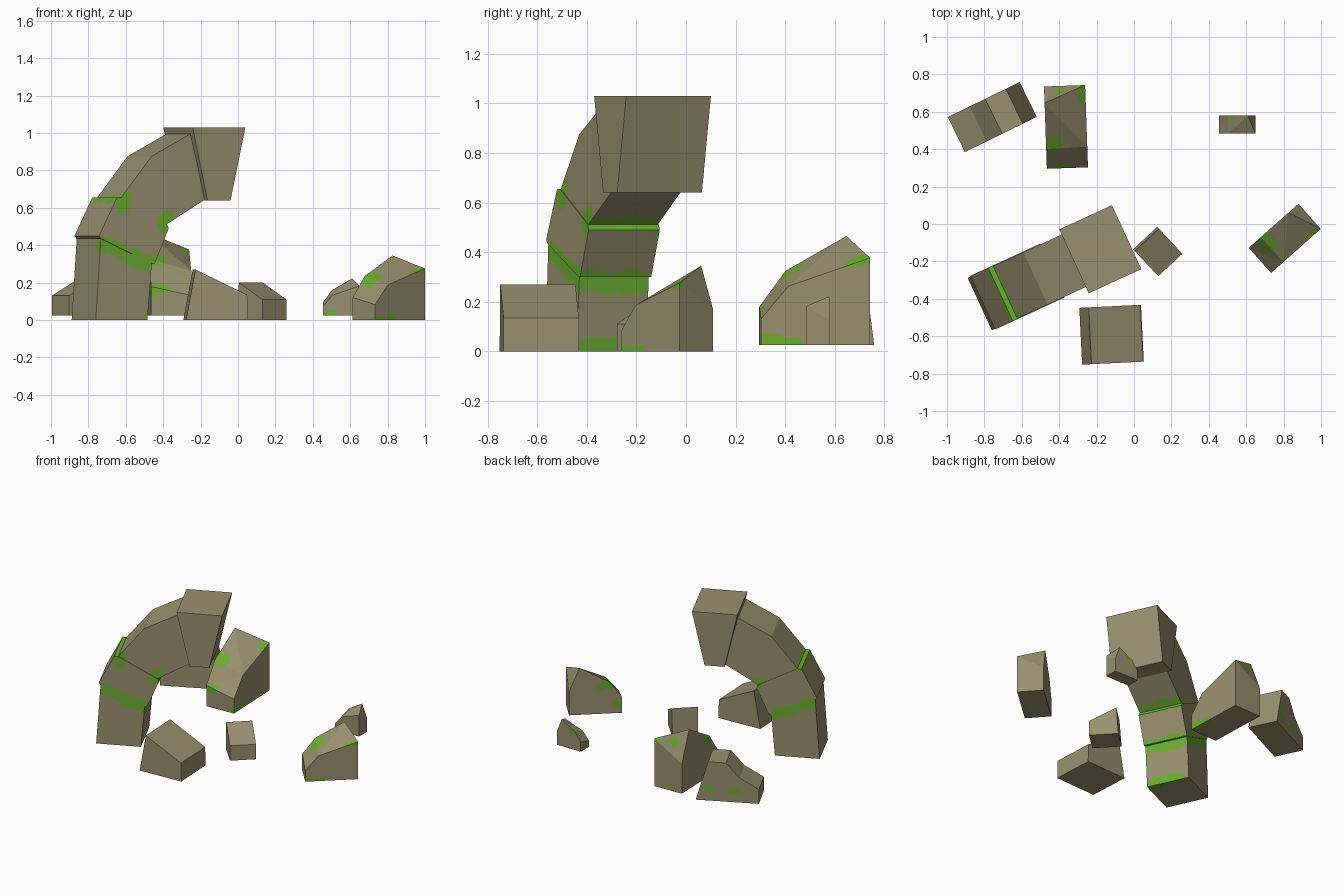
import bpy, bmesh, math
from mathutils import Vector, Matrix, noise
from mathutils.geometry import intersect_point_line


def material(name, rgb):
    m = bpy.data.materials.new(name)
    m.diffuse_color = (*rgb, 1)
    return m


STONE = material("olive_stone", (0.32, 0.28, 0.16))
MOSS = material("moss_green", (0.15, 0.42, 0.03))


def near_streak(p, streak):
    """True when p lies within a ragged capsule from a to b."""
    a, b, r = Vector(streak[0]), Vector(streak[1]), streak[2]
    t = 0
    if (b - a).length > 1e-6:
        t = max(0, min(1, intersect_point_line(p, a, b)[1]))
    ragged = r * (1 + 0.6 * noise.noise(p * 14))
    return (p - a.lerp(b, t)).length < ragged


def loft(name, near, far, origin, angle, moss=()):
    """Solid between two matching local polygons, turned and placed, with moss."""
    place = Matrix.Translation(origin) @ Matrix.Rotation(math.radians(angle), 4, 'Z')
    bm = bmesh.new()
    a = [bm.verts.new(place @ Vector(p)) for p in near]
    b = [bm.verts.new(place @ Vector(p)) for p in far]
    n = len(a)
    bm.faces.new(a)
    bm.faces.new(b[::-1])
    for i in range(n):
        j = (i + 1) % n
        bm.faces.new((a[i], b[i], b[j], a[j]))
    bmesh.ops.recalc_face_normals(bm, faces=bm.faces)
    if moss:
        bmesh.ops.triangulate(bm, faces=bm.faces)
        for _ in range(4):
            bmesh.ops.subdivide_edges(bm, edges=bm.edges[:], cuts=1, use_grid_fill=True)
        for f in bm.faces:
            c = f.calc_center_median()
            f.material_index = int(any(near_streak(c, s) for s in moss))
    me = bpy.data.meshes.new(name)
    bm.to_mesh(me)
    bm.free()
    me.materials.append(STONE)
    me.materials.append(MOSS)
    ob = bpy.data.objects.new(name, me)
    bpy.context.collection.objects.link(ob)
    return ob


def block(name, profile, half, origin, angle, moss=()):
    """Side profile (length, height) extruded to both sides."""
    return loft(name, [(u, -half, z) for u, z in profile],
                [(u, half, z) for u, z in profile], origin, angle, moss)


# Broken arch: leg, two curved blocks, keystone
ARCH, TURN = (-0.825, -0.428, 0), 24.7
arch_moss = [
    ((-0.70, -0.54, 0.40), (-0.47, -0.44, 0.29), 0.042),   # joint, near side
    ((-0.84, -0.26, 0.40), (-0.59, -0.16, 0.29), 0.042),   # joint, far side
    ((-0.46, -0.43, 0.285), (-0.59, -0.15, 0.285), 0.045),  # joint, inside
    ((-0.38, -0.40, 0.52), (-0.50, -0.12, 0.52), 0.05),    # upper joint, inside
    ((-0.49, -0.43, 0), (-0.58, -0.22, 0), 0.045),         # foot, inside
    ((-0.64, -0.52, 0.65), (-0.77, -0.24, 0.65), 0.028),   # ledge, outside
    ((-0.61, -0.50, 0.63), (-0.61, -0.50, 0.63), 0.05),
]
block("arch_leg", [(0, 0), (0.03, 0.435), (0.33, 0.30), (0.304, 0)],
      0.154, ARCH, TURN, arch_moss)
block("arch_lower_block",
      [(0.03, 0.435), (0.018, 0.45), (0.123, 0.655), (0.15, 0.655),
       (0.418, 0.512), (0.428, 0.49), (0.345, 0.30), (0.33, 0.30)],
      0.158, ARCH, TURN, arch_moss)
block("arch_upper_block",
      [(0.15, 0.655), (0.328, 0.875), (0.557, 0.995), (0.644, 0.645), (0.418, 0.512)],
      0.154, ARCH, TURN, arch_moss)
block("keystone", [(-0.155, 1.03), (0.155, 1.03), (0.068, 0.64), (-0.068, 0.64)],
      0.188, (-0.18, -0.135, 0), TURN)

# Plain fallen blocks
block("front_fallen_block", [(-0.165, 0), (-0.115, 0.27), (0.162, 0.135), (0.165, 0)],
      0.152, (-0.12, -0.592, 0), 2.8)
block("small_fallen_block", [(-0.0985, 0), (-0.085, 0.2), (0.0985, 0.11), (0.0985, 0)],
      0.088, (0.127, -0.147, 0), -47)

# Curved fragment, the same form at three sizes
NEAR = [(0, 0), (0, 0.24), (0.25, 0.54), (1, 0.8), (1, 0.4), (1, 0)]
FAR = [(0, 0), (0, 0.35), (0.24, 0.68), (0.8, 1), (1, 0.5), (1, 0)]


def fragment(name, origin, angle, length, width, height, moss):
    loft(name, [(x * length, 0, z * height) for x, z in NEAR],
         [(x * length, width, z * height) for x, z in FAR], origin, angle, moss)


fragment("right_fragment", (0.733, -0.262, 0), 41.6, 0.355, 0.18, 0.345, [
    ((0.69, -0.09, 0.23), (0.71, -0.11, 0.21), 0.05),
    ((0.98, -0.035, 0.27), (0.93, -0.08, 0.26), 0.022),
    ((0.75, -0.24, 0), (0.82, -0.18, 0), 0.025),
    ((0.72, -0.03, 0.2), (0.72, -0.03, 0.2), 0.03),
    ((0.64, -0.1, 0.07), (0.64, -0.1, 0.07), 0.025)])
fragment("back_right_fragment", (0.454, 0.485, 0.025), 0, 0.195, 0.094, 0.197, [
    ((0.46, 0.485, 0.03), (0.52, 0.485, 0.03), 0.022),
    ((0.50, 0.575, 0.15), (0.53, 0.575, 0.16), 0.018)])
fragment("back_fragment", (-0.246, 0.303, 0.025), 92, 0.44, 0.22, 0.44, [
    ((-0.28, 0.73, 0.38), (-0.26, 0.66, 0.36), 0.03),
    ((-0.45, 0.40, 0.34), (-0.43, 0.43, 0.33), 0.055),
    ((-0.25, 0.30, 0.04), (-0.25, 0.44, 0.03), 0.028),
    ((-0.45, 0.31, 0.16), (-0.40, 0.31, 0.16), 0.03),
    ((-0.40, 0.72, 0.38), (-0.40, 0.72, 0.38), 0.035)])

# Stepped block at the back left
block("back_left_block",
      [(0, 0), (0, 0.105), (0.13, 0.18), (0.223, 0.285), (0.345, 0.285), (0.428, 0.0)],
      0.104, (-0.95, 0.478, 0.025), 26,
      [((-0.67, 0.73, 0.12), (-0.72, 0.705, 0.11), 0.02),
       ((-0.83, 0.65, 0.10), (-0.88, 0.63, 0.10), 0.02)])
